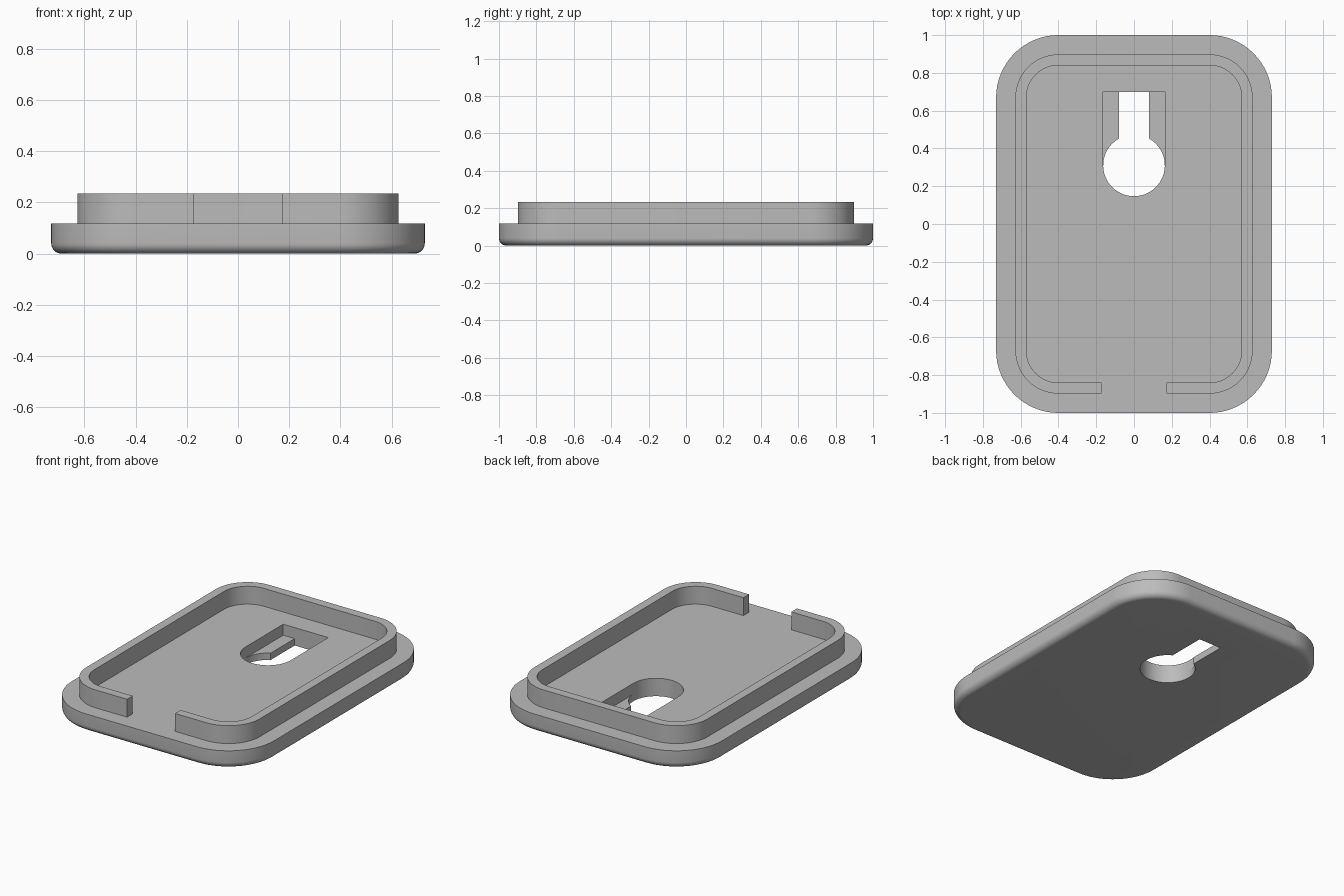
import bpy, bmesh, math

if "Cube" in bpy.data.objects:
    bpy.data.objects.remove(bpy.data.objects["Cube"])

BASE_TOP = 0.117
RIM_TOP = 0.234
LEDGE = 0.045
FILLET = 0.04
CORE_X, CORE_Y = 0.40, 0.67   # centres of the corner arcs

grey = bpy.data.materials.new("plain_grey")
grey.use_nodes = True
colour = (0.5, 0.5, 0.5, 1)
grey.diffuse_color = colour
grey.node_tree.nodes["Principled BSDF"].inputs["Base Color"].default_value = colour


def arc(cx, cy, r, start, end, n=16):
    return [(cx + r * math.cos(math.radians(start + (end - start) * i / n)),
             cy + r * math.sin(math.radians(start + (end - start) * i / n)))
            for i in range(n + 1)]


def rounded_outline(r):
    """Counter-clockwise outline, starting at the front edge."""
    corners = [(1, -1, -90), (1, 1, 0), (-1, 1, 90), (-1, -1, 180)]
    return [p for sx, sy, a in corners
            for p in arc(sx * CORE_X, sy * CORE_Y, r, a, a + 90)]


def loft(name, layers):
    """Solid through matching outlines, given as (points, z) pairs."""
    bm = bmesh.new()
    rings = [[bm.verts.new((x, y, z)) for x, y in pts] for pts, z in layers]
    bm.faces.new(rings[0][::-1])
    bm.faces.new(rings[-1])
    n = len(rings[0])
    for low, high in zip(rings, rings[1:]):
        for i in range(n):
            j = (i + 1) % n
            bm.faces.new((low[i], low[j], high[j], high[i]))
    bmesh.ops.recalc_face_normals(bm, faces=bm.faces)
    mesh = bpy.data.meshes.new(name)
    bm.to_mesh(mesh)
    bm.free()
    mesh.materials.append(grey)
    obj = bpy.data.objects.new(name, mesh)
    bpy.context.collection.objects.link(obj)
    return obj


def activate(obj):
    bpy.ops.object.select_all(action='DESELECT')
    obj.select_set(True)
    bpy.context.view_layer.objects.active = obj


def cut(target, cutter):
    cutter.hide_render = True
    mod = target.modifiers.new("cut", 'BOOLEAN')
    mod.operation, mod.solver, mod.object = 'DIFFERENCE', 'EXACT', cutter
    activate(target)
    bpy.ops.object.modifier_apply(modifier=mod.name)
    bpy.data.objects.remove(cutter)


# Base plate with a rounded lower edge
layers = []
for i in range(9):
    a = math.radians(90 * i / 8)
    layers.append((rounded_outline(0.33 - FILLET * (1 - math.sin(a))),
                   FILLET * (1 - math.cos(a))))
layers.append((rounded_outline(0.33), BASE_TOP))
base = loft("base_plate", layers)

# Keyhole through the plate: round opening joined to a narrow slot
HOLE_Y, HOLE_R, SLOT, SLOT_END = 0.31, 0.163, 0.08, 0.70
half = math.degrees(math.asin(SLOT / HOLE_R))
keyhole = arc(0, HOLE_Y, HOLE_R, 90 + half, 450 - half, 48)
keyhole += [(SLOT, SLOT_END), (-SLOT, SLOT_END)]
cut(base, loft("keyhole_cutter", [(keyhole, -0.1), (keyhole, 0.3)]))

# Wider recess above the slot, leaving a thin ledge on each side
recess = arc(0, HOLE_Y, HOLE_R, 180, 360, 24)
recess += [(HOLE_R, SLOT_END), (-HOLE_R, SLOT_END)]
cut(base, loft("recess_cutter", [(recess, LEDGE), (recess, 0.3)]))

# Raised rim, open in the middle of the front
GAP = 0.173
OUTER, INNER = 0.228, 0.17


def open_outline(r):
    y = -CORE_Y - r
    return [(GAP, y)] + rounded_outline(r) + [(-GAP, y)]


rim_shape = open_outline(OUTER) + open_outline(INNER)[::-1]
rim = loft("raised_rim", [(rim_shape, BASE_TOP - 0.01), (rim_shape, RIM_TOP)])

for part in (base, rim):
    activate(part)
    bpy.ops.object.shade_smooth_by_angle(angle=math.radians(30))
